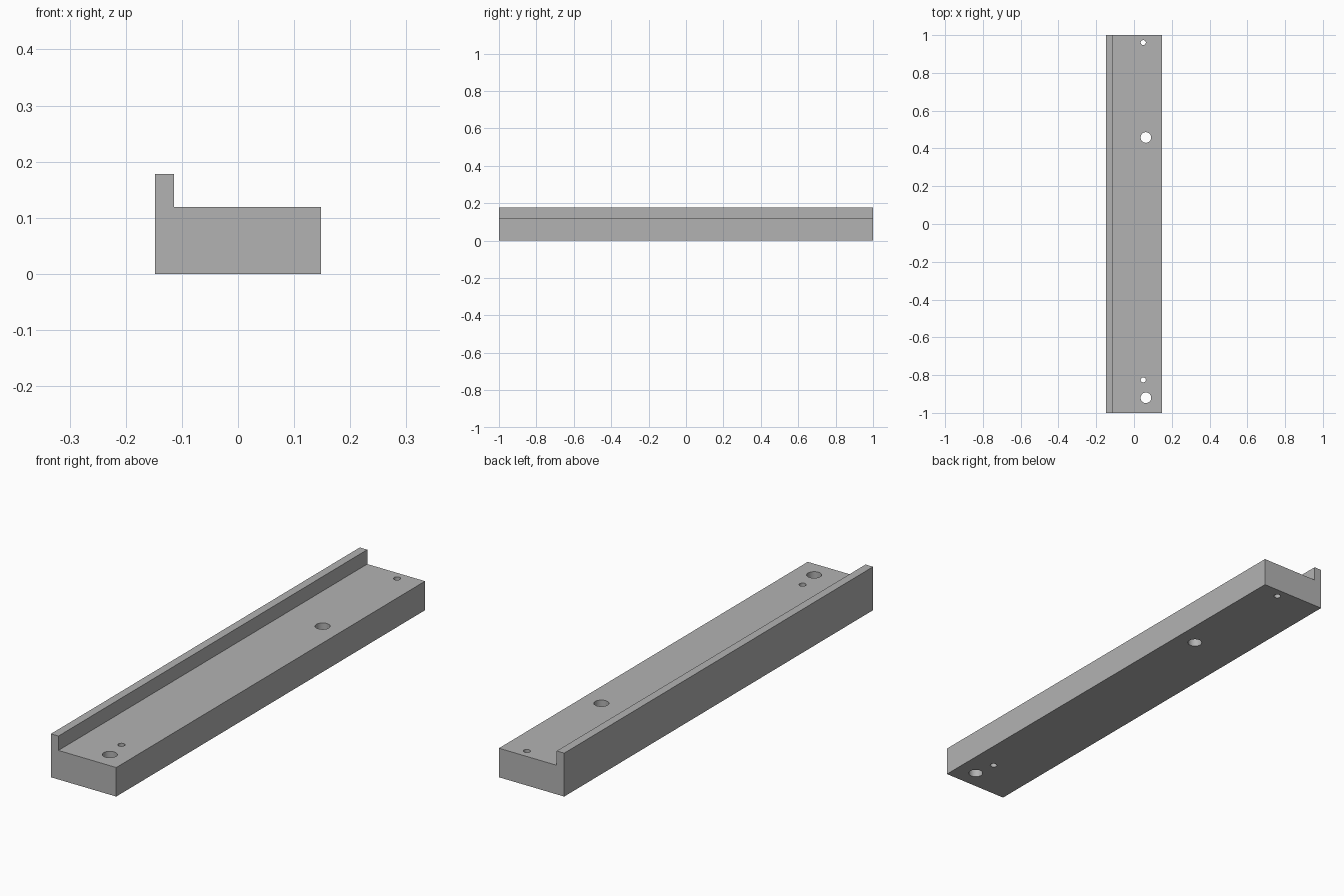
import bpy
import bmesh

cube = bpy.data.objects.get("Cube")
if cube:
    bpy.data.objects.remove(cube, do_unlink=True)

# Plain grey material
grey = bpy.data.materials.new("plain grey")
grey.use_nodes = True
colour = (0.45, 0.45, 0.45, 1)
grey.diffuse_color = colour
grey.node_tree.nodes["Principled BSDF"].inputs["Base Color"].default_value = colour

HALF_WIDTH, HALF_LENGTH = 0.148, 1.0
BASE_TOP, LIP_TOP, LIP_INNER = 0.119, 0.178, -0.114


def make_object(name, bm):
    bmesh.ops.recalc_face_normals(bm, faces=bm.faces)
    mesh = bpy.data.meshes.new(name)
    bm.to_mesh(mesh)
    bm.free()
    mesh.materials.append(grey)
    obj = bpy.data.objects.new(name, mesh)
    bpy.context.collection.objects.link(obj)
    return obj


# Rail: L-shaped profile swept along its length
profile = [(-HALF_WIDTH, 0), (HALF_WIDTH, 0), (HALF_WIDTH, BASE_TOP),
           (LIP_INNER, BASE_TOP), (LIP_INNER, LIP_TOP), (-HALF_WIDTH, LIP_TOP)]
bm = bmesh.new()
end = bm.faces.new([bm.verts.new((x, -HALF_LENGTH, z)) for x, z in profile])
sweep = bmesh.ops.extrude_face_region(bm, geom=[end], use_keep_orig=True)
moved = [v for v in sweep["geom"] if isinstance(v, bmesh.types.BMVert)]
bmesh.ops.translate(bm, verts=moved, vec=(0, 2 * HALF_LENGTH, 0))
rail = make_object("rail", bm)

# Through holes: two mounting holes and two pin holes (x, y, radius)
holes = [(0.063, 0.458, 0.028), (0.063, -0.92, 0.028),
         (0.049, 0.96, 0.0135), (0.049, -0.825, 0.0135)]
bm = bmesh.new()
for x, y, radius in holes:
    made = bmesh.ops.create_cone(bm, cap_ends=True, segments=48,
                                 radius1=radius, radius2=radius, depth=0.5)
    bmesh.ops.translate(bm, verts=made["verts"], vec=(x, y, BASE_TOP / 2))
cutter = make_object("hole_cutter", bm)
cutter.hide_render = True
cutter.hide_viewport = True

cut = rail.modifiers.new("holes", 'BOOLEAN')
cut.operation = 'DIFFERENCE'
cut.solver = 'EXACT'
cut.object = cutter

# Bake the cut, remove the helper and smooth the hole walls
bpy.context.view_layer.objects.active = rail
rail.select_set(True)
bpy.ops.object.modifier_apply(modifier=cut.name)
bpy.data.objects.remove(cutter, do_unlink=True)
bpy.ops.object.shade_smooth_by_angle()
